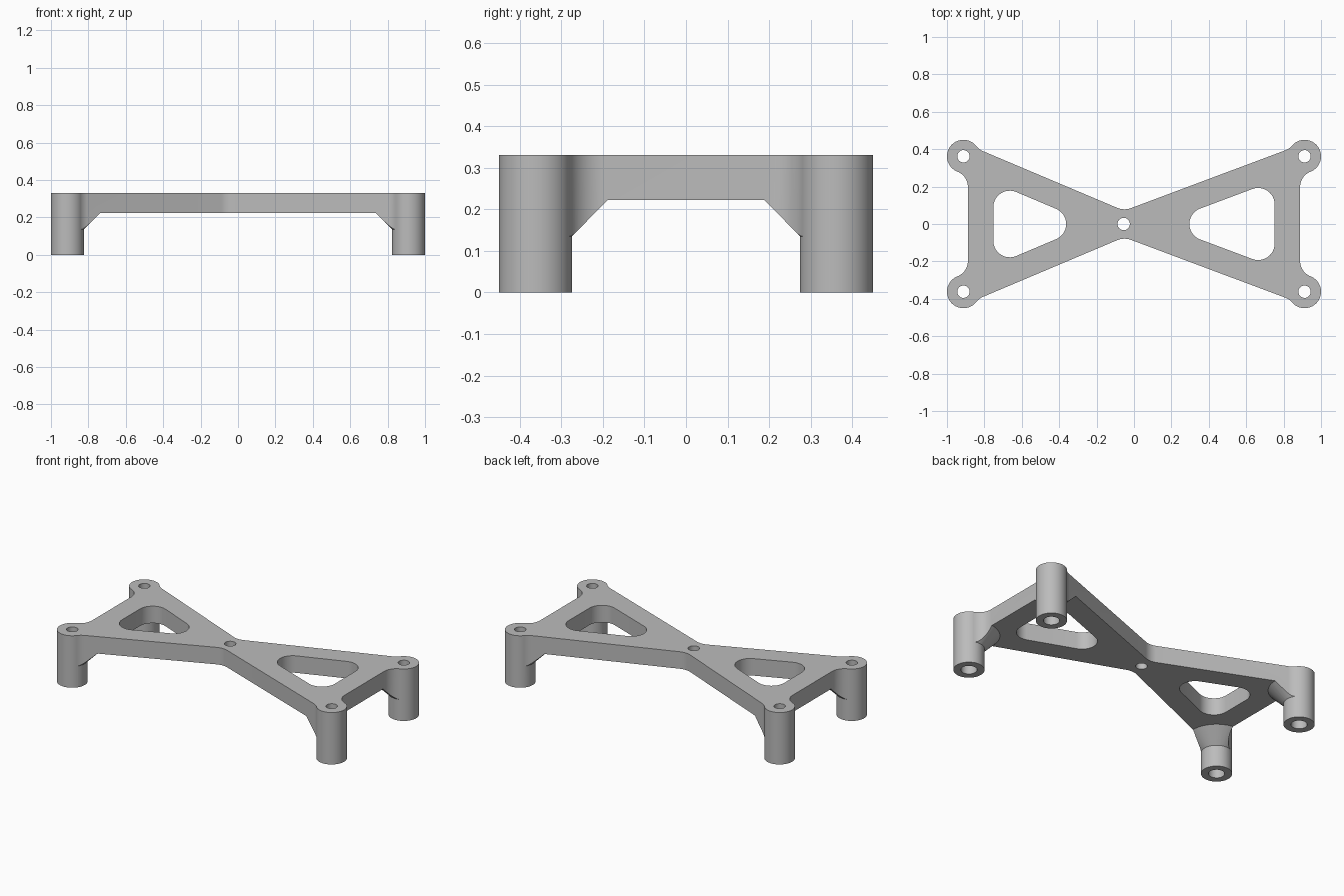
import bpy
import bmesh
from math import sqrt, atan2, cos, sin, pi
from mathutils import Vector

TOP, UNDER = 0.33, 0.222            # plate top and underside
LEG_X, LEG_Y, LEG_R = 0.912, 0.362, 0.088
ROUND = 0.088                       # fillet radius
ARM = 0.066                         # half width of the diagonal arms
HUB = Vector((-0.055, 0))
SIDE, WINDOW_SIDE = 0.888, 0.752    # outer and inner wall of the end bars

cube = bpy.data.objects.get("Cube")
if cube:
    bpy.data.objects.remove(cube, do_unlink=True)

grey = bpy.data.materials.new("plain grey")
grey.use_nodes = True
grey.diffuse_color = (0.5, 0.5, 0.5, 1)
grey.node_tree.nodes["Principled BSDF"].inputs["Base Color"].default_value = grey.diffuse_color


def make(name, bm):
    bmesh.ops.recalc_face_normals(bm, faces=bm.faces)
    mesh = bpy.data.meshes.new(name)
    bm.to_mesh(mesh)
    bm.free()
    mesh.materials.append(grey)
    obj = bpy.data.objects.new(name, mesh)
    bpy.context.collection.objects.link(obj)
    return obj


def prism(name, points, z0, z1):
    bm = bmesh.new()
    face = bm.faces.new([bm.verts.new((p.x, p.y, z0)) for p in points])
    new = bmesh.ops.extrude_face_region(bm, geom=[face])["geom"]
    verts = [v for v in new if isinstance(v, bmesh.types.BMVert)]
    bmesh.ops.translate(bm, verts=verts, vec=(0, 0, z1 - z0))
    return make(name, bm)


def cone(name, centre, z0, z1, r0, r1, sides=64):
    bm = bmesh.new()
    bmesh.ops.create_cone(bm, cap_ends=True, segments=sides, radius1=r0, radius2=r1, depth=z1 - z0)
    bmesh.ops.translate(bm, verts=bm.verts, vec=(centre.x, centre.y, (z0 + z1) / 2))
    return make(name, bm)


def boolean(target, tool, operation):
    mod = target.modifiers.new("cut", 'BOOLEAN')
    mod.solver = 'EXACT'
    mod.operation = operation
    mod.object = tool
    bpy.context.view_layer.objects.active = target
    bpy.ops.object.modifier_apply(modifier=mod.name)
    bpy.data.objects.remove(tool, do_unlink=True)


def arc(centre, start, end, radius, steps=12):
    """Points on the short arc between two directions."""
    a = atan2(start.y, start.x)
    turn = (atan2(end.y, end.x) - a + pi) % (2 * pi) - pi
    angles = [a + turn * i / steps for i in range(steps + 1)]
    return [centre + radius * Vector((cos(t), sin(t))) for t in angles]


def leg_fillet(leg, along, normal, offset):
    """Concave arc from a straight wall to the leg's round wall."""
    out = offset + ROUND
    centre = leg + normal * out + along * sqrt((LEG_R + ROUND) ** 2 - out ** 2)
    return arc(centre, -normal, leg - centre, ROUND)


# Upper half of the outline, from the +x end bar over the waist to the -x one
halves, normals = {}, {}
for s in (1, -1):
    leg = Vector((s * LEG_X, LEG_Y))
    along = (HUB - leg).normalized()
    normals[s] = Vector((s * along.y, -s * along.x))
    if normals[s].y < 0:
        normals[s].negate()
    side = leg_fillet(leg, Vector((0, -1)), Vector((s, 0)), SIDE - LEG_X)
    arm = leg_fillet(leg, along, normals[s], ARM)
    halves[s] = side + [leg] + arm[::-1]

bisector = (normals[1] + normals[-1]).normalized()
waist_r = 0.1
waist_centre = HUB + bisector * ((ARM + waist_r) / bisector.dot(normals[1]))
waist = arc(waist_centre, -normals[1], -normals[-1], waist_r)
upper = halves[1] + waist + halves[-1][::-1]
lower = [Vector((p.x, -p.y)) for p in reversed(upper)]
bracket = prism("cross_bracket", upper + lower, 0.1, TOP)

# Hollow the underside, leaving conical gussets around the legs
legs = [Vector((x, y)) for x in (-LEG_X, LEG_X) for y in (-LEG_Y, LEG_Y)]
box = [Vector(p) for p in ((-1.5, -1), (1.5, -1), (1.5, 1), (-1.5, 1))]
underside = prism("underside_cutter", box, -0.1, UNDER)
flare = UNDER - 2 * LEG_R + 0.001   # height of the cone's tip
for c in legs:
    gusset = cone("gusset", c, flare + 0.01, 0.3, 0.01, 0.3 - flare)
    boolean(underside, gusset, 'DIFFERENCE')
boolean(bracket, underside, 'DIFFERENCE')

# Rounded triangular windows
for s in (1, -1):
    reach = s * (WINDOW_SIDE - ROUND) - HUB.x
    rise = LEG_Y / abs(s * LEG_X - HUB.x)
    n = normals[s]
    inset = ARM + ROUND
    tip = HUB + Vector((s * inset / abs(n.x), 0))
    corner = Vector((HUB.x + reach, rise * abs(reach) - inset / n.y))
    up, down, outward = n, Vector((n.x, -n.y)), Vector((s, 0))
    points = arc(tip, up, Vector((-s, 0)), ROUND) + arc(tip, Vector((-s, 0)), down, ROUND)[1:]
    points += arc(Vector((corner.x, -corner.y)), down, outward, ROUND)
    points += arc(corner, outward, up, ROUND)
    boolean(bracket, prism("window_cutter", points, 0, 1), 'DIFFERENCE')

# Tubular legs, with a wider bore below the plate
for c in legs:
    boolean(bracket, cone("leg", c, 0, TOP, LEG_R, LEG_R), 'UNION')
for c in legs:
    boolean(bracket, cone("bore", c, -0.1, UNDER, 0.046, 0.046, 48), 'DIFFERENCE')
for c in legs + [HUB]:
    boolean(bracket, cone("screw_hole", c, -0.2, 0.5, 0.033, 0.033, 48), 'DIFFERENCE')

bpy.ops.object.select_all(action='DESELECT')
bracket.select_set(True)
bpy.context.view_layer.objects.active = bracket
bpy.ops.object.shade_smooth_by_angle(angle=pi / 6)
